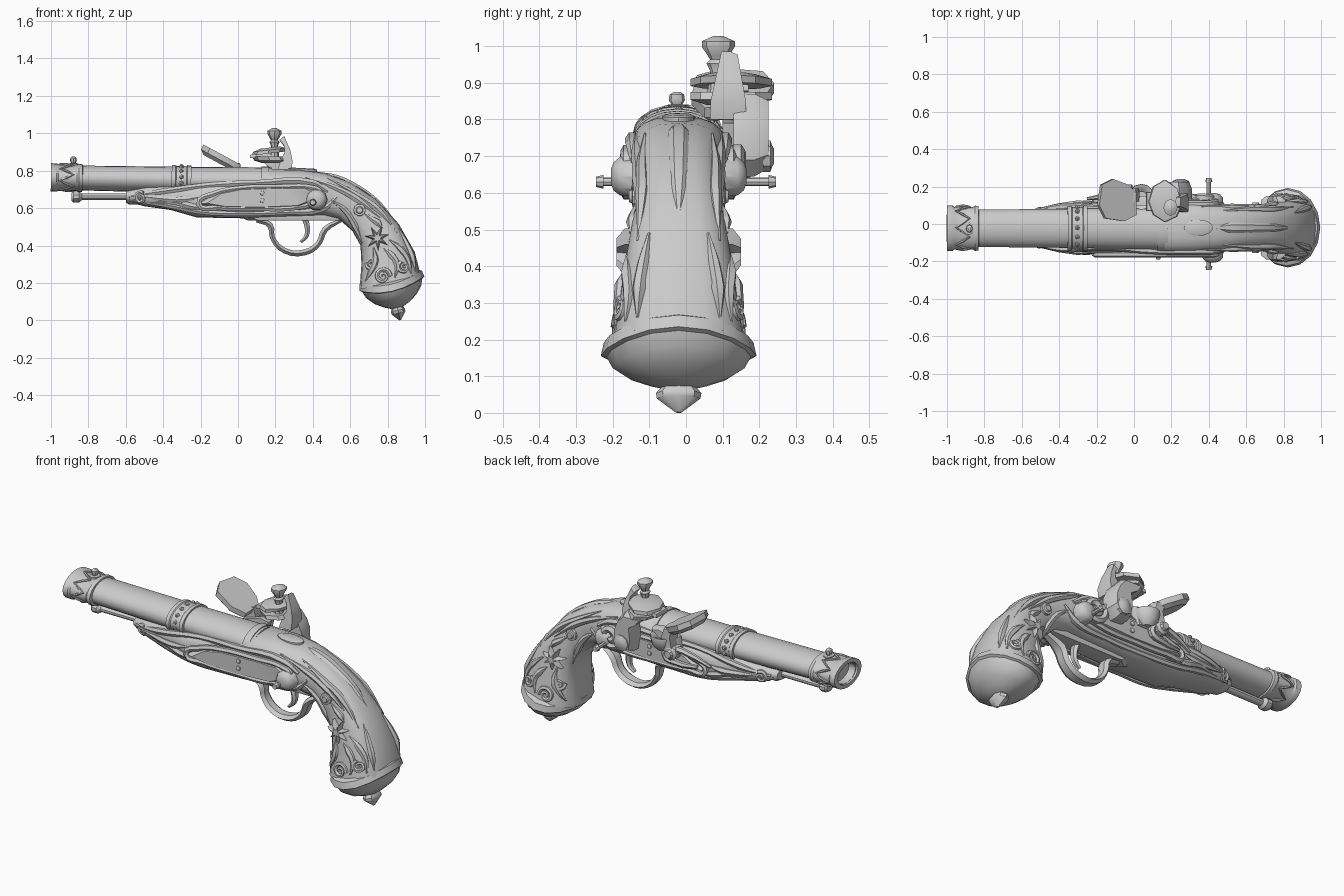
import bpy, bmesh
from math import sin, cos, pi, atan2
from mathutils import Vector, Matrix
from mathutils.bvhtree import BVHTree

Y0 = -0.02  # centre plane of the pistol


def add(name, bm):
    bmesh.ops.recalc_face_normals(bm, faces=bm.faces)
    me = bpy.data.meshes.new(name)
    bm.to_mesh(me)
    ob = bpy.data.objects.new(name, me)
    bpy.context.collection.objects.link(ob)
    return ob


def skin(rings):
    bm = bmesh.new()
    vs = [[bm.verts.new(p) for p in r] for r in rings]
    n = len(vs[0])
    for a, b in zip(vs, vs[1:]):
        for i in range(n):
            bm.faces.new((a[i], a[(i + 1) % n], b[(i + 1) % n], b[i]))
    bm.faces.new(vs[0])
    bm.faces.new(vs[-1])
    return bm


def lathe(name, prof, origin, d, sides=16, sx=1, sy=1):
    """Turned part: prof holds (distance along axis d, radius)."""
    d = Vector(d).normalized()
    rot = Matrix.Rotation(-pi / 2 * d.y, 4, 'X') if abs(d.y) > .5 else Matrix.Rotation(atan2(d.x, d.z), 4, 'Y')
    m = Matrix.Translation(origin) @ rot
    rings = [[m @ Vector((r * sx * cos(2 * pi * i / sides), r * sy * sin(2 * pi * i / sides), t))
              for i in range(sides)] for t, r in prof]
    return add(name, skin(rings))


def prism(name, outline, origin, U, V, depth, taper=1.0):
    """Plate in plane U,V, extruded by vector depth; taper shrinks the far face."""
    o, U, V, D = Vector(origin), Vector(U), Vector(V), Vector(depth)
    base = [o + U * u + V * v for u, v in outline]
    c = sum(base, Vector()) / len(base)
    rings = [base, [p + D * .6 for p in base], [c + (p - c) * taper + D for p in base]]
    return add(name, skin(rings))


def tube(name, pts, r, taper=None, cyclic=False, ywide=1, res=4):
    cu = bpy.data.curves.new(name, 'CURVE')
    cu.dimensions, cu.bevel_depth, cu.bevel_resolution = '3D', r, 1
    cu.resolution_u, cu.use_fill_caps = res, True
    sp = cu.splines.new('BEZIER')
    sp.bezier_points.add(len(pts) - 1)
    for i, (b, p) in enumerate(zip(sp.bezier_points, pts)):
        b.co, b.handle_left_type, b.handle_right_type = p, 'AUTO', 'AUTO'
        b.radius = taper[i] if taper else 1
    sp.use_cyclic_u = cyclic
    tmp = bpy.data.objects.new(name + "_tmp", cu)
    bm = bmesh.new()
    bm.from_mesh(bpy.data.meshes.new_from_object(tmp))
    bpy.data.objects.remove(tmp)
    for v in bm.verts:
        v.co.y = Y0 + (v.co.y - Y0) * ywide
    return add(name, bm)


# Stock and grip: lofted rounded sections (top x,z, bottom x,z, half width)
stations = [(-.60, .69, -.60, .635, .06), (-.5, .72, -.5, .61, .105), (-.36, .73, -.36, .59, .122),
            (-.22, .74, -.22, .55, .135), (.05, .76, .05, .545, .14), (.16, .81, .18, .55, .14),
            (.32, .808, .34, .555, .14), (.46, .79, .46, .56, .128), (.60, .74, .54, .54, .112),
            (.74, .648, .61, .48, .115), (.86, .515, .655, .40, .138), (.945, .365, .66, .30, .16),
            (.98, .23, .65, .165, .18)]


def sq(v):
    return (1 if v > 0 else -1) * abs(v) ** .74


rings = []
for tx, tz, bx, bz, w in stations:
    t, b = Vector((tx, Y0, tz)), Vector((bx, Y0, bz))
    rings.append([(t + b) / 2 + (t - b) / 2 * sq(cos(a)) + Vector((0, w * sq(sin(a)), 0))
                  for a in [2 * pi * i / 20 for i in range(20)]])
bm = skin(rings)
tree = BVHTree.FromBMesh(bm)
add("stock", bm)


def surf(x, z, s):
    hit = tree.ray_cast(Vector((x, s, z)), Vector((0, -s, 0)))[0]
    return hit if hit else tree.find_nearest(Vector((x, Y0 + s * .1, z)))[0]


def relief(name, pts, r, s, taper=None):
    return tube(name, [surf(x, z, s) for x, z in pts], r, taper)


def spiral(cx, cz, R, turns=1.6, start=0, n=12):
    return [(cx + R * (1 - .85 * i / n) * cos(start + 2 * pi * turns * i / n),
             cz + R * (1 - .85 * i / n) * sin(start + 2 * pi * turns * i / n)) for i in range(n + 1)]


# Barrel with open muzzle, bands and sight
BO, BD = (-1, Y0 - .003, .764), (1.16, 0, -.022)
lathe("barrel", [(1.18, .076), (.7, .070), (.1, .066), (.01, .064), (.01, .054), (.3, .05)], BO, BD, 20, 1, 1.5)
lathe("muzzle_band", [(.17, .06), (.168, .074), (.15, .076), (.14, .071), (.04, .071), (.03, .076), (0, .076),
                      (0, .056), (.05, .05)], BO, BD, 20, 1, 1.6)
lathe("barrel_band", [(.645, .06), (.645, .078), (.665, .078), (.67, .074), (.725, .074), (.73, .079), (.75, .079),
                      (.75, .06)], BO, BD, 20, 1, 1.53)
lathe("breech_ring", [(1.125, .07), (1.125, .081), (1.165, .081), (1.165, .07)], BO, BD, 20, 1, 1.5)
zig = [(-.95 + .07 * (i % 2), Y0 + .114 * sin(2 * pi * i / 14), .763 + .071 * cos(2 * pi * i / 14)) for i in range(14)]
tube("muzzle_zigzag", zig, .007, cyclic=True, res=2)
for i in range(14):
    a = 2 * pi * i / 14
    bpy.ops.mesh.primitive_ico_sphere_add(subdivisions=1, radius=.014,
                                          location=(-.303, Y0 + .112 * sin(a), .75 + .073 * cos(a)))
    bpy.context.object.name = "band_bead"
lathe("front_sight", [(0, .03), (.015, .03), (.018, .014), (.03, .02), (.045, .018), (.052, .008)],
      (-.88, Y0 - .005, .823), (0, 0, 1), 8, .9, 1.1)

# Ramrod under the barrel
lathe("ramrod", [(0, .022), (.01, .03), (.04, .03), (.055, .018), (.29, .018), (.295, .025), (.4, .025)],
      (-.89, Y0, .66), (1, 0, 0), 10, 1, 1.3)
lathe("ramrod_collar", [(0, .03), (.02, .042), (.07, .042), (.12, .05)], (-.6, Y0, .66), (1, 0, 0), 12, 1, 1.7)

# Butt cap with rim dipping at the sides, and finial
CO, CD = (.822, Y0, .2), (.22, 0, -.975)
cap = lathe("butt_cap", [(-.035, .16), (-.03, .176), (.004, .183), (.012, .17), (.05, .155), (.09, .118),
                         (.12, .07), (.137, .03)], CO, CD, 16, .97, 1.16)
for v in cap.data.vertices:
    v.co.z -= .04 * ((v.co.y - Y0) / .21) ** 2
lathe("butt_finial", [(.125, .03), (.15, .046), (.165, .044), (.204, .006)], CO, CD, 8, .85, 1.35)

# Trigger and guard
tube("trigger_guard", [(.10, Y0, .535), (.17, Y0, .51), (.185, Y0, .44), (.25, Y0, .372), (.36, Y0, .364),
                       (.43, Y0, .41), (.465, Y0, .485), (.55, Y0, .535)], .017,
     [.8, 1.1, .9, 1, 1.1, 1, 1.1, .7], ywide=2.4, res=3)
tube("trigger", [(.35, Y0, .56), (.37, Y0, .5), (.365, Y0, .45), (.335, Y0, .418)], .015, [1.3, 1.1, .9, .6], ywide=1.5)
prism("trigger_plate", [(.08, -.05), (.56, -.05), (.6, 0), (.56, .05), (.08, .05), (.02, 0)],
      (0, Y0, .57), (1, 0, 0), (0, 1, 0), (0, 0, -.035), .9)

# Tang on top of the wrist
lathe("tang_oval", [(0, .07), (.012, .07), (.017, .055)], (.345, Y0, .797), (.05, 0, 1), 16, 1.1, .62)
tube("tang_rib", [(.43, Y0, .79), (.52, Y0, .768), (.60, Y0, .735), (.74, Y0, .642), (.84, Y0, .53)],
     .014, [.3, 1, 1, .8, .2], ywide=2)

# Mirrored side fittings and carved ornament
panel = [(-.21, .622), (-.12, .68), (0, .705), (.25, .713), (.39, .71), (.44, .685), (.42, .64), (.34, .608),
         (.1, .598), (-.1, .603)]
leaf = [.25, 1, 1.2, .2]
for s in (-1, 1):
    side = "left" if s < 0 else "right"
    prism(side + "_lock_plate", panel, (0, Y0 + s * .11, 0), (1, 0, 0), (0, 0, 1), (0, s * .05, 0), .88)
    tube(side + "_plate_moulding", [(x, Y0 + s * .142, z) for x, z in panel], .016, cyclic=True)
    for z in (.64, .68):
        lathe(side + "_plate_screw", [(0, .013), (.012, .012), (.016, .005)], (.13, Y0 + s * .155, z), (0, s, 0), 8)
    lathe(side + "_side_boss", [(0, .06), (.05, .055), (.068, .04), (.075, .02)],
          (.42, Y0 + s * .11, .645), (0, s, 0), 10)
    tip = .115 if s < 0 else .155
    lathe(side + "_side_pin", [(0, .012), (tip - .02, .012), (tip - .02, .019), (tip, .014)],
          (.40, Y0 + s * .11, .63), (0, s, 0), 8)
    # star and flower boss on the grip
    star = [((.068 if i % 2 == 0 else .026) * cos(pi * i / 7 + .3), (.068 if i % 2 == 0 else .026) * sin(pi * i / 7 + .3))
            for i in range(14)]
    prism(side + "_grip_star", star, (.745, Y0 + s * .112, .44), (1, 0, 0), (0, 0, 1), (0, s * .058, 0), .55)
    lathe(side + "_wrist_boss", [(-.02, .035), (.012, .032), (.014, .02), (.022, .016)], surf(.65, .59, s), (0, s, 0), 10)
    # long mouldings and leaves
    relief(side + "_upper_moulding", [(-.57, .665), (-.4, .69), (-.15, .722), (.1, .735), (.4, .735), (.48, .69)],
           .017, s, [.5, 1, 1, 1, 1.2, .6])
    relief(side + "_lower_moulding", [(-.56, .64), (-.35, .612), (-.2, .58), (0, .572), (.25, .578), (.46, .6),
                                      (.53, .66)], .015, s, [.5, 1.2, 1, 1, 1, 1.3, .5])
    leaves = [[(-.5, .66), (-.4, .65), (-.3, .645), (-.2, .66)], [(-.44, .63), (-.33, .63), (-.25, .61), (-.12, .59)],
              [(.36, .765), (.52, .71), (.64, .645), (.76, .55)], [(.5, .64), (.57, .59), (.63, .5), (.665, .41)],
              [(.48, .76), (.62, .68), (.74, .6), (.85, .47)], [(.68, .21), (.71, .26), (.735, .32), (.725, .39)],
              [(.925, .25), (.91, .32), (.87, .38), (.81, .43)], [(.84, .23), (.85, .3), (.82, .35), (.78, .385)],
              [(.86, .49), (.9, .41), (.93, .34), (.95, .26)], [(.68, .57), (.72, .54), (.75, .52), (.77, .49)]]
    for pts in leaves:
        relief(side + "_carved_leaf", pts, .016, s, leaf)
    for cx, cz, R, st in ((.775, .235, .042, 0), (.885, .285, .03, 2), (.715, .3, .028, 3), (-.52, .655, .03, 1)):
        relief(side + "_carved_scroll", spiral(cx, cz, R, start=st), .010, s, [1.2] * 6 + [.9] * 7)

# Pan, frizzen and spring on the lock side
lathe("priming_pan", [(0, .03), (.03, .06), (.075, .07), (.085, .068), (.08, .05), (.06, .03)],
      (.04, .145, .69), (0, 0, 1), 12)
prism("pan_fence", [(-.06, .68), (.1, .68), (.12, .79), (.07, .8), (-.04, .77)], (0, .1, 0), (1, 0, 0), (0, 0, 1),
      (0, .05, 0), .85)
prism("frizzen", [(-.185, .10), (-.17, .21), (-.11, .24), (-.03, .21), (.012, .17), (.015, .05), (-.05, .015),
                  (-.15, .03)], (0, 0, .84), (1, 0, -.54), (0, 1, 0), (-.02, 0, -.045), .8)
prism("frizzen_foot", [(-.05, .70), (.01, .70), (.03, .78), (.01, .84), (-.05, .845), (-.03, .79)],
      (0, .12, 0), (1, 0, 0), (0, 0, 1), (0, .07, 0), .85)
tube("frizzen_spring", [(-.25, .135, .66), (-.15, .15, .70), (-.04, .16, .715), (.02, .16, .67), (-.06, .155, .64),
                        (-.17, .14, .64)], .016, [.5, 1, 1.2, 1.2, 1, .6])
lathe("frizzen_screw", [(0, .04), (.06, .04), (.07, .025), (.085, .02)], (-.03, .125, .70), (0, 1, 0), 8)

# Cock: body, tapered throat hook, jaws, flint and clamping screw
prism("cock_body", [(.2, .65), (.27, .645), (.31, .69), (.31, .76), (.285, .82), (.24, .87), (.12, .87), (.15, .83),
                    (.2, .8), (.19, .72)], (0, .13, 0), (1, 0, 0), (0, 0, 1), (0, .095, 0), .82)
hook = prism("cock_hook", [(.21, .80), (.285, .80), (.292, .85), (.28, .91), (.262, .95), (.248, .985), (.222, .965),
                           (.245, .935), (.25, .9), (.23, .86)], (0, .065, 0), (1, 0, 0), (0, 0, 1), (0, .1, 0), .9)
for v in hook.data.vertices:
    v.co.y = .12 + (v.co.y - .12) * min(1, 1 - (v.co.z - .84) / .14 * .55)
lathe("cock_pivot", [(0, .045), (.02, .045), (.025, .03), (.03, .022)], (.25, .21, .70), (0, 1, 0), 10)
jaw = [(.075, .12), (.10, .05), (.16, .012), (.22, .04), (.25, .11), (.225, .19), (.16, .235), (.10, .2)]
prism("lower_jaw", jaw, (0, 0, .875), (1, 0, 0), (0, 1, 0), (.02, 0, -.035), .6)
prism("upper_jaw", jaw, (0, 0, .872), (1, 0, .12), (0, 1, 0), (.01, 0, .032), .6)
prism("flint", [(.065, .07), (.2, .07), (.2, .17), (.065, .17)], (0, 0, .862), (1, 0, .08), (0, 1, 0), (0, 0, .02), .95)
lathe("jaw_screw", [(0, .03), (.06, .022), (.08, .032), (.09, .022), (.10, .028), (.125, .045), (.14, .045),
                    (.147, .03), (.155, .012)], (.195, .088, .873), (0, 0, 1), 8, .85, 1)
tube("lock_tail_scroll", [(x, .14, z) for x, z in spiral(.37, .675, .07, 1.5, 2.5)], .02, [1] * 7 + [1.2] * 6)

# Smooth shading with crisp edges
for ob in bpy.data.objects:
    ob.select_set(True)
bpy.context.view_layer.objects.active = bpy.data.objects["stock"]
bpy.ops.object.shade_smooth_by_angle(angle=.6)
